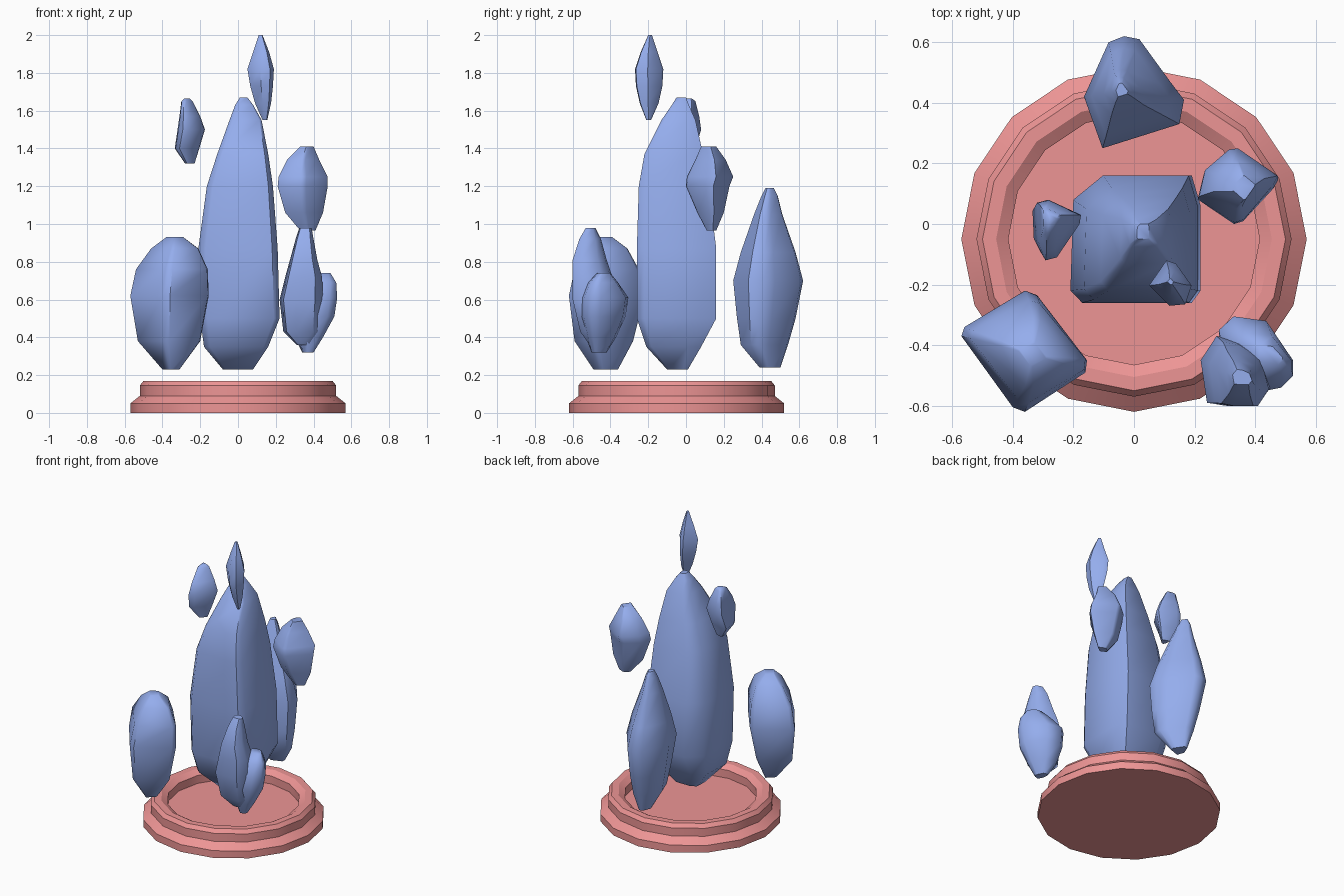
import bpy, bmesh, math


def material(name, colour):
    m = bpy.data.materials.new(name)
    m.diffuse_color = colour
    return m


RED = material("base_red", (0.85, 0.3, 0.3, 1))
BLUE = material("crystal_blue", (0.3, 0.42, 0.85, 1))


def loft(name, rings, mat, smooth_angle=None):
    """Skin a stack of equal-length point rings, bottom to top, capping both ends."""
    bm = bmesh.new()
    loops = [[bm.verts.new(p) for p in ring] for ring in rings]
    n = len(loops[0])
    for a, b in zip(loops, loops[1:]):
        for i in range(n):
            j = (i + 1) % n
            bm.faces.new((a[i], a[j], b[j], b[i]))
    bm.faces.new(loops[0][::-1])
    bm.faces.new(loops[-1])
    bmesh.ops.recalc_face_normals(bm, faces=bm.faces)
    me = bpy.data.meshes.new(name)
    bm.to_mesh(me)
    bm.free()
    me.materials.append(mat)
    ob = bpy.data.objects.new(name, me)
    bpy.context.collection.objects.link(ob)
    if smooth_angle:
        bpy.ops.object.select_all(action='DESELECT')
        ob.select_set(True)
        bpy.context.view_layer.objects.active = ob
        bpy.ops.object.shade_smooth_by_angle(angle=math.radians(smooth_angle))
    return ob


def crystal(name, outline, sections):
    """Plan outline fitted into the box (z, x0, x1, y0, y1) of each section."""
    xs, ys = zip(*outline)
    ax, bx, ay, by = min(xs), max(xs), min(ys), max(ys)
    rings = [[(x0 + (x - ax) / (bx - ax) * (x1 - x0),
               y0 + (y - ay) / (by - ay) * (y1 - y0), z) for x, y in outline]
             for z, x0, x1, y0, y1 in sections]
    loft(name, rings, BLUE, 50)


# Sixteen-sided stepped base with a recessed floor
profile = [(0.57, 0), (0.57, 0.05), (0.52, 0.09), (0.52, 0.145), (0.50, 0.17),
           (0.455, 0.17), (0.415, 0.145), (0.415, 0.09)]
loft("base", [[(r * math.cos(k * math.pi / 8), r * math.sin(k * math.pi / 8) - 0.05, z)
               for k in range(16)] for r, z in profile], RED, 30)

# Tall central crystal
crystal("main_crystal",
        [(-.21, -.22), (-.17, -.26), (.19, -.26), (.22, -.22), (.22, .06),
         (.19, .16), (-.10, .16), (-.20, .08)],
        [(0.23, -.08, .08, -.10, .01), (0.35, -.18, .16, -.21, .08),
         (0.50, -.20, .22, -.26, .16), (0.87, -.21, .21, -.26, .16),
         (1.20, -.165, .185, -.25, .12), (1.37, -.11, .16, -.22, .09),
         (1.55, -.045, .125, -.13, .05), (1.63, -.015, .08, -.075, .015),
         (1.67, .01, .05, -.05, 0)])

# Large crystal at front left
crystal("left_crystal",
        [(-.57, -.37), (-.40, -.605), (-.36, -.62), (-.16, -.49), (-.155, -.45),
         (-.32, -.235), (-.36, -.22), (-.56, -.34)],
        [(0.23, -.40, -.31, -.49, -.36), (0.38, -.53, -.20, -.59, -.28),
         (0.62, -.57, -.155, -.62, -.22), (0.76, -.54, -.16, -.59, -.25),
         (0.87, -.46, -.21, -.54, -.31), (0.93, -.38, -.29, -.47, -.39)])

# Tall crystal at the back
crystal("back_crystal",
        [(-.10, .25), (.15, .33), (.165, .41), (.12, .47), (.02, .61),
         (-.03, .62), (-.08, .60), (-.16, .42)],
        [(0.24, -.04, .05, .39, .50), (0.36, -.10, .13, .29, .54),
         (0.50, -.13, .15, .27, .58), (0.70, -.165, .165, .25, .62),
         (0.85, -.14, .12, .29, .58), (1.05, -.10, .04, .36, .51),
         (1.15, -.075, 0, .40, .485), (1.19, -.06, -.02, .42, .465)])

# Floating crystal on the right
crystal("right_floating_crystal",
        [(.21, .09), (.33, 0), (.36, .01), (.46, .13), (.475, .16),
         (.34, .255), (.31, .25), (.23, .18)],
        [(0.965, .33, .41, .11, .16), (1.06, .25, .45, .06, .20),
         (1.20, .21, .475, 0, .23), (1.25, .215, .475, .005, .25),
         (1.34, .26, .43, .05, .21), (1.41, .33, .40, .08, .16)])

# Paired crystals at front right
crystal("front_right_tall_crystal",
        [(.22, -.45), (.24, -.59), (.30, -.60), (.40, -.60), (.44, -.54),
         (.41, -.43), (.33, -.38), (.27, -.37)],
        [(0.36, .31, .39, -.51, -.43), (0.43, .24, .43, -.56, -.40),
         (0.60, .22, .45, -.60, -.37), (0.72, .25, .445, -.60, -.39),
         (0.81, .275, .42, -.60, -.42), (0.92, .305, .40, -.565, -.45),
         (0.98, .325, .39, -.53, -.48)])
crystal("front_right_short_crystal",
        [(.27, -.35), (.30, -.50), (.38, -.56), (.48, -.54), (.52, -.50),
         (.52, -.45), (.43, -.32), (.32, -.305)],
        [(0.32, .34, .40, -.50, -.42), (0.40, .30, .45, -.53, -.37),
         (0.51, .28, .51, -.56, -.32), (0.61, .28, .525, -.56, -.305),
         (0.69, .34, .52, -.52, -.36), (0.74, .40, .49, -.47, -.40)])

# Small floating shards near the tip
crystal("left_floating_shard",
        [(-.325, -.06), (-.30, -.12), (-.26, -.11), (-.18, 0), (-.175, .03),
         (-.29, .08), (-.33, .07)],
        [(1.32, -.28, -.23, -.04, .01), (1.40, -.335, -.205, -.09, .05),
         (1.50, -.32, -.175, -.12, .08), (1.57, -.31, -.20, -.09, .07),
         (1.65, -.30, -.24, -.03, .05), (1.665, -.285, -.255, 0, .03)])
crystal("top_floating_shard",
        [(.055, -.20), (.12, -.265), (.17, -.26), (.19, -.20), (.14, -.13), (.11, -.12)],
        [(1.55, .13, .155, -.21, -.185), (1.64, .09, .175, -.245, -.145),
         (1.73, .065, .185, -.265, -.125), (1.82, .05, .19, -.27, -.12),
         (1.91, .08, .165, -.24, -.15), (2.0, .11, .13, -.20, -.18)])
